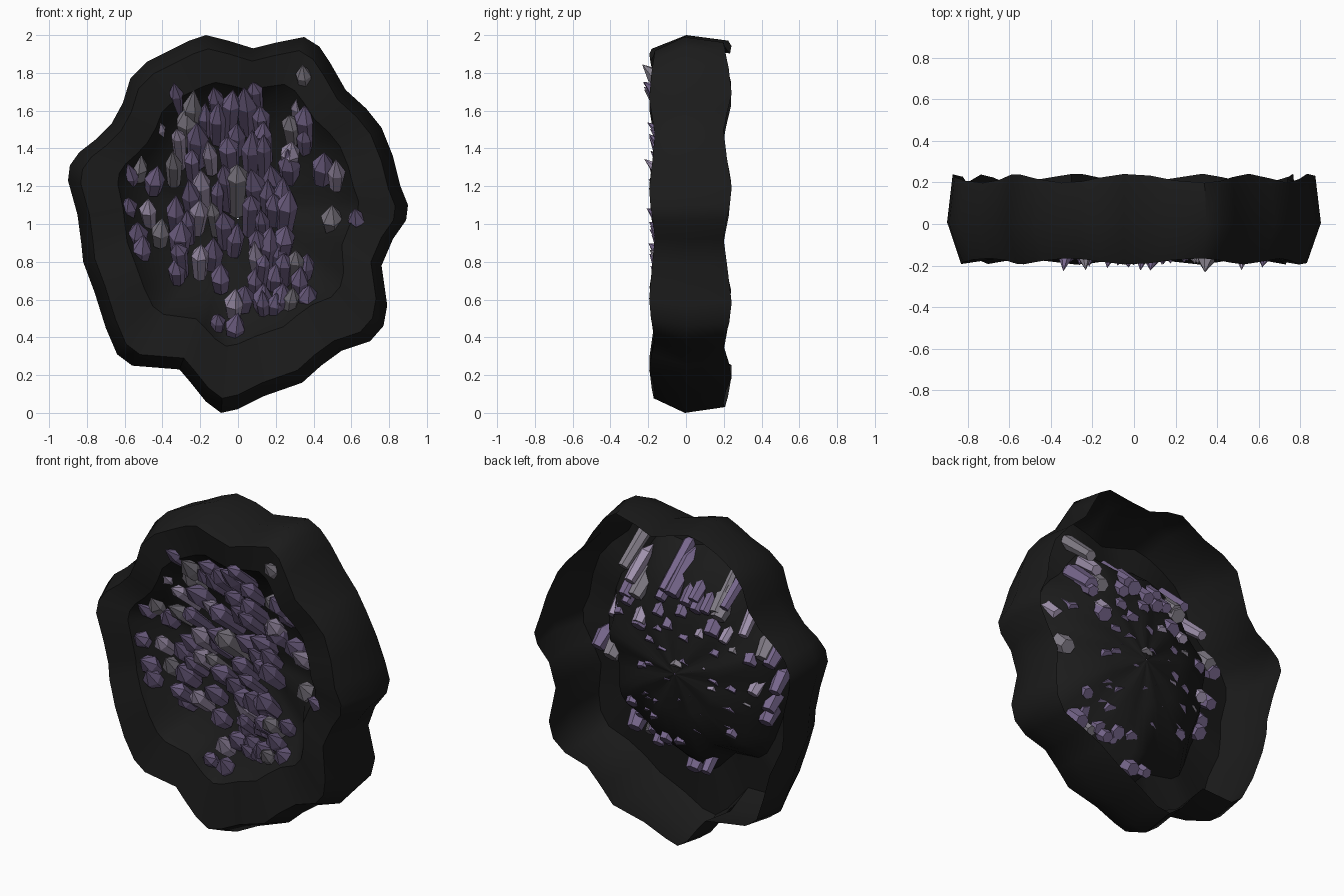
import bpy, bmesh, math, random
from mathutils import Vector

random.seed(4)
if "Cube" in bpy.data.objects:
    bpy.data.objects.remove(bpy.data.objects["Cube"], do_unlink=True)


def make_material(name, color):
    mat = bpy.data.materials.new(name)
    mat.use_nodes = True
    mat.diffuse_color = (*color, 1)
    bsdf = next(n for n in mat.node_tree.nodes if n.type == "BSDF_PRINCIPLED")
    bsdf.inputs["Base Color"].default_value = (*color, 1)
    return mat


def make_object(name, bm, materials):
    bmesh.ops.recalc_face_normals(bm, faces=bm.faces)
    mesh = bpy.data.meshes.new(name)
    bm.to_mesh(mesh)
    bm.free()
    obj = bpy.data.objects.new(name, mesh)
    bpy.context.collection.objects.link(obj)
    for mat in materials:
        mesh.materials.append(mat)
    return obj


rock = make_material("black rock", (.011, .011, .011))
purple = make_material("purple crystal", (.185, .135, .265))
lilac = make_material("pale lilac crystal", (.36, .295, .43))
grey = make_material("grey crystal", (.23, .21, .25))

MID_Z = 1.03
MEAN_RADIUS = .9

# Lumpy outline of the rock, counterclockwise from the right
outline = [
    (.9, 1.1), (.86, 1.2), (.82, 1.36), (.76, 1.51), (.68, 1.61), (.57, 1.71),
    (.49, 1.85), (.43, 1.94), (.35, 1.99), (.2, 1.96), (.08, 1.93), (-.05, 1.97),
    (-.17, 2), (-.26, 1.97), (-.36, 1.92), (-.48, 1.86), (-.57, 1.77), (-.61, 1.64),
    (-.67, 1.53), (-.75, 1.45), (-.84, 1.38), (-.89, 1.31), (-.9, 1.23), (-.85, 1.05),
    (-.83, .9), (-.82, .8), (-.76, .64), (-.7, .45), (-.64, .31), (-.56, .25),
    (-.31, .23), (-.25, .16), (-.17, .06), (-.09, 0), (0, .02), (.14, .09),
    (.34, .16), (.44, .25), (.55, .33), (.7, .38), (.77, .46), (.79, .57),
    (.76, .78), (.82, .92), (.89, 1.02)]

# Shell section from the open back edge to the bowl centre:
# scale, depth, ripple, share of the outline's lumps, upward shift
section = [(.97, .22, .022, 1, 0), (1, 0, .01, 1, 0), (.925, -.18, -.015, 1, 0),
           (.71, -.155, -.01, .85, .04), (.58, 0, 0, .8, .04),
           (.3, .075, .012, .6, .02), (.005, .11, 0, 0, 0)]

bm = bmesh.new()
rings = []
for scale, depth, ripple, lumps, lift in section:
    ring = []
    for x, z in outline:
        angle = math.atan2(z - MID_Z, x)
        radius = math.hypot(x, z - MID_Z) * lumps + MEAN_RADIUS * (1 - lumps)
        y = depth + ripple * math.cos(9 * (angle - .19))
        ring.append(bm.verts.new((radius * scale * math.cos(angle), y,
                                  MID_Z + lift + radius * scale * math.sin(angle))))
    rings.append(ring)
count = len(outline)
for a, b in zip(rings, rings[1:]):
    for i in range(count):
        j = (i + 1) % count
        bm.faces.new((a[i], a[j], b[j], b[i]))
shell = make_object("rock_shell", bm, [rock])
bpy.ops.object.select_all(action="DESELECT")
shell.select_set(True)
bpy.context.view_layer.objects.active = shell
bpy.ops.object.shade_smooth_by_angle(angle=math.radians(40))


def bowl_depth(x, z):
    """Depth of the bowl floor behind a point."""
    r = math.hypot(x, z - MID_Z - .03) / MEAN_RADIUS
    for (s1, y1, *_), (s0, y0, *_) in zip(section[3:], section[4:]):
        if s0 <= r <= s1:
            return y0 + (y1 - y0) * (r - s0) / (s1 - s0)
    return section[3][1] if r > .5 else section[-1][1]


def add_crystal(bm, tip, base, radius):
    """Six sided shaft, slightly wider at the shoulder, with a skewed point."""
    axis = (tip - base).normalized()
    side = axis.orthogonal().normalized()
    other = axis.cross(side)
    length = (tip - base).length
    turn = random.uniform(0, math.pi)
    point = radius * random.uniform(1.4, 2.6)
    loops = []
    for along, width in ((0, .75), (max(.5, 1 - point / length), 1)):
        loop = []
        for k in range(6):
            t = turn + k * math.pi / 3
            offset = (side * math.cos(t) + other * math.sin(t)) * radius * width
            loop.append(bm.verts.new(base + axis * length * along + offset))
        loops.append(loop)
    low, high = loops
    apex = bm.verts.new(tip + side * radius * random.uniform(-.3, .3))
    bm.faces.new(low)
    for k in range(6):
        n = (k + 1) % 6
        bm.faces.new((low[k], low[n], high[n], high[k]))
        bm.faces.new((high[k], high[n], apex))


def add_crystals(name, rows, material):
    """Crystals of one colour, from the heights and sideways places of their tips."""
    bm = bmesh.new()
    for row, places in rows.items():
        for place in places:
            x = place / 100 + random.uniform(-.01, .01)
            z = row / 100 + random.uniform(-.02, .02)
            near = z > 1.7 or x > .5
            y = random.uniform(-.24, -.2) if near else random.uniform(-.2, -.12)
            tip = Vector((x, y, z))
            direction = Vector((random.uniform(-.1, .1), -.76, .65)).normalized()
            # Slide back along the axis to the bowl floor, further for the top ones
            length = .2
            while length < .46:
                base = tip - direction * length
                floor = bowl_depth(base.x, base.z) - .02
                if base.y > floor and (z < 1.4 or base.y > .07):
                    break
                length += .01
            add_crystal(bm, tip, tip - direction * length, random.uniform(.038, .064))
    make_object(name, bm, [material])


# Tip heights and sideways places in hundredths
add_crystals("purple_crystals", {
    177: (-33, 8), 172: (-13, -4, 3), 164: (-18, -10, 12, 34),
    155: (-20, 1, 13, 36), 148: (-5, 8, 14), 140: (-24, 26, 46),
    132: (-58, -44, -8, 8, 17), 124: (-26, -10, 15, 24), 116: (-58, -33, 8, 20, 27),
    108: (-28, -8, 13, 62), 100: (-53, -30, 0, 11, 17, 26),
    92: (-50, -32, -12, 22), 84: (-32, 14, 24, 36), 78: (-9, 9, 20, 32),
    70: (5, 13, 24, 38), 64: (12, 20), 54: (-9, 0)}, purple)
add_crystals("lilac_crystals", {
    167: (32,), 155: (-41,), 150: (-31,), 145: (-16, 27), 135: (53,),
    130: (-19,), 112: (-48, -19), 90: (-20, 8), 65: (-3,)}, lilac)
add_crystals("grey_crystals", {
    183: (34,), 172: (-24,), 162: (-27,), 158: (27,), 138: (-53, -34),
    132: (0,), 110: (50, -15), 102: (-40,), 88: (31,), 66: (30,)}, grey)
